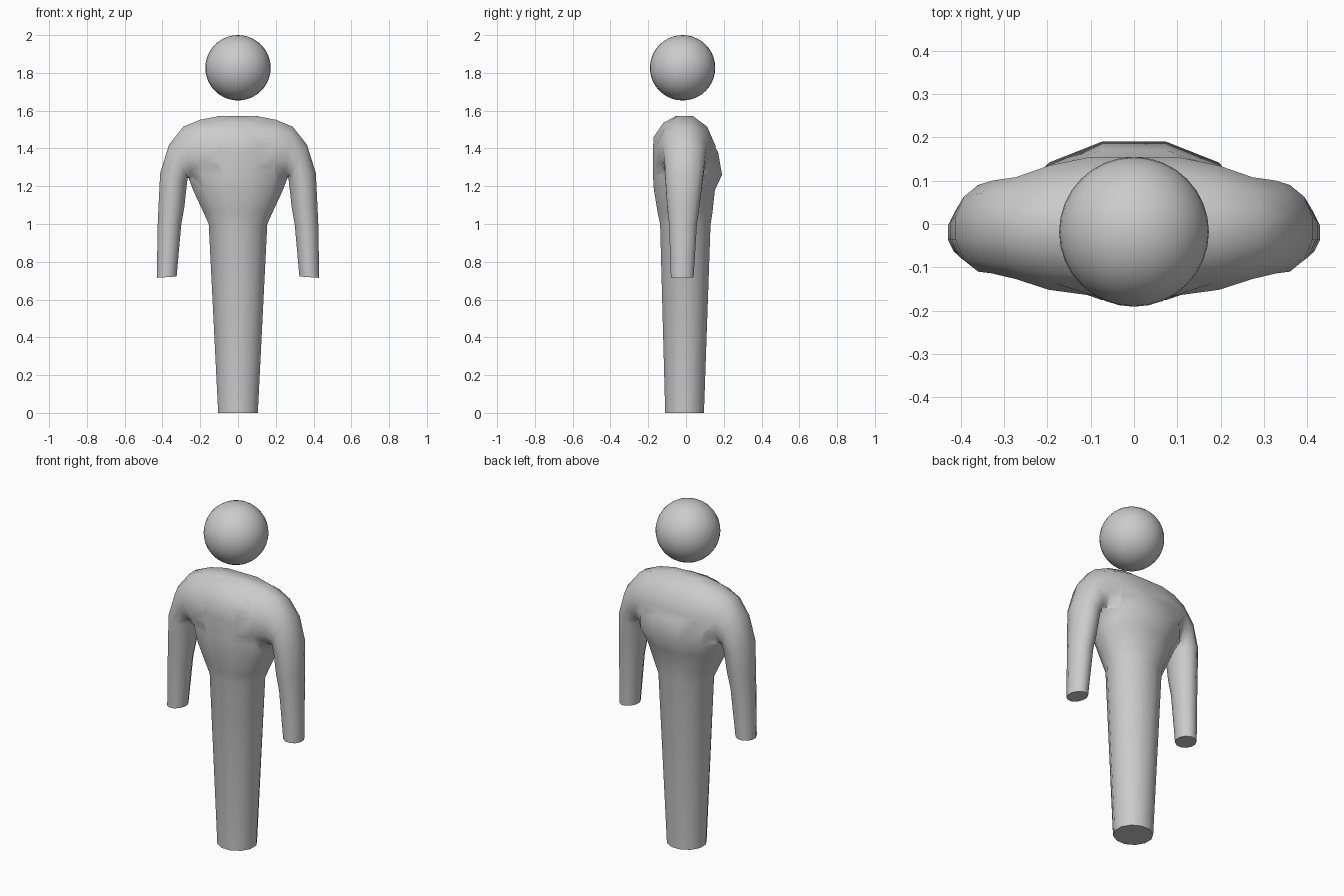
import bpy, bmesh, math

if "Cube" in bpy.data.objects:
    bpy.data.objects.remove(bpy.data.objects["Cube"])

SIDES = 12


def loft(name, rings):
    """Skin a closed tube through rings of points."""
    bm = bmesh.new()
    loops = [[bm.verts.new(p) for p in ring] for ring in rings]
    n = len(loops[0])
    for a, b in zip(loops, loops[1:]):
        for i in range(n):
            j = (i + 1) % n
            bm.faces.new((a[i], a[j], b[j], b[i]))
    bm.faces.new(loops[0][::-1])
    bm.faces.new(loops[-1])
    bmesh.ops.recalc_face_normals(bm, faces=bm.faces[:])
    mesh = bpy.data.meshes.new(name)
    bm.to_mesh(mesh)
    bm.free()
    obj = bpy.data.objects.new(name, mesh)
    bpy.context.collection.objects.link(obj)
    return obj


def circle():
    """Unit polygon with flat sides facing the axes."""
    k = 1 / math.cos(math.pi / SIDES)
    angles = [(i + 0.5) * 2 * math.pi / SIDES for i in range(SIDES)]
    return [(k * math.cos(a), k * math.sin(a)) for a in angles]


def torso_ring(z, half_x, front, back):
    mid, half = (front + back) / 2, (back - front) / 2
    return [(half_x * c, mid + half * s, z) for c, s in circle()]


def arm_ring(ox, oz, ix, iz, front, back, side):
    mid, half = (front + back) / 2, (back - front) / 2
    return [(side * ((ox + ix) / 2 + (ox - ix) / 2 * c), mid + half * s,
             (oz + iz) / 2 + (oz - iz) / 2 * c) for c, s in circle()]


# Tapered base and chest: height, half width, front y, back y
body = loft("body", [torso_ring(*r) for r in [
    (0.00, 0.105, -0.110, 0.095),
    (1.00, 0.155, -0.137, 0.130),
    (1.06, 0.182, -0.150, 0.140),
    (1.18, 0.238, -0.170, 0.153),
    (1.26, 0.268, -0.175, 0.191),
    (1.38, 0.285, -0.175, 0.170),
    (1.46, 0.270, -0.172, 0.125),
    (1.535, 0.20, -0.120, 0.080),
    (1.573, 0.10, -0.050, 0.020)]])

# Shoulders and arms: outer x, z, inner x, z, front y, back y
arm = [
    (0.430, 0.715, 0.325, 0.722, -0.080, 0.040),
    (0.425, 1.00, 0.300, 1.00, -0.090, 0.058),
    (0.420, 1.11, 0.284, 1.09, -0.100, 0.072),
    (0.412, 1.27, 0.270, 1.22, -0.110, 0.090),
    (0.365, 1.42, 0.266, 1.245, -0.114, 0.100),
    (0.290, 1.515, 0.245, 1.235, -0.127, 0.108),
    (0.200, 1.552, 0.190, 1.20, -0.152, 0.135),
    (0.100, 1.571, 0.100, 1.15, -0.165, 0.155)]
arms = loft("arms", [arm_ring(*r, 1) for r in arm] +
            [arm_ring(*r, -1) for r in reversed(arm)])
arms.hide_render = True

# Merge arms into the body
union = body.modifiers.new("join_arms", 'BOOLEAN')
union.operation = 'UNION'
union.solver = 'EXACT'
union.object = arms
bpy.context.view_layer.objects.active = body
body.select_set(True)
bpy.ops.object.modifier_apply(modifier=union.name)
bpy.data.objects.remove(arms)
bpy.ops.object.shade_smooth_by_angle(angle=math.radians(45))

# Floating head
bpy.ops.mesh.primitive_uv_sphere_add(segments=32, ring_count=20, radius=0.173,
                                     location=(0, -0.018, 1.827))
head = bpy.context.object
head.name = "head"
bpy.ops.object.shade_smooth()
